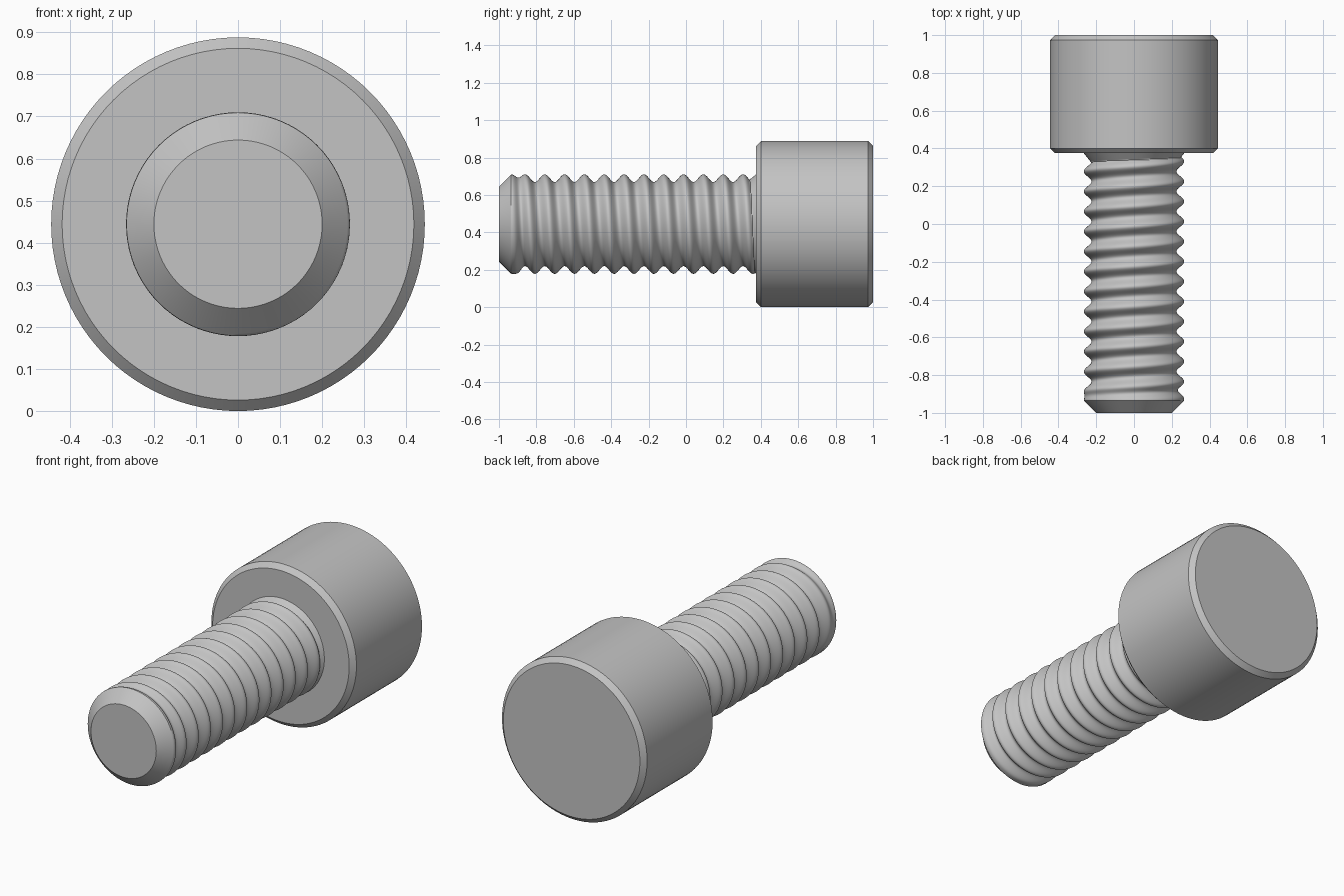
import bpy, bmesh, math

if "Cube" in bpy.data.objects:
    bpy.data.objects.remove(bpy.data.objects["Cube"])

AXIS_Z = 0.444        # height of the screw axis
R_HEAD = 0.444
R_CREST, R_ROOT = 0.266, 0.225
R_TIP = 0.20
PITCH, CREST_Y = 0.106, -0.861
NECK_Y = 0.375        # underside of the head

steel = bpy.data.materials.new("grey steel")
steel.diffuse_color = (0.55, 0.55, 0.55, 1)
steel.use_nodes = True
steel.node_tree.nodes["Principled BSDF"].inputs["Base Color"].default_value = steel.diffuse_color


def revolve(name, ys, radius, segments):
    """Closed surface around the y axis; radius(i, y, angle) gives each ring."""
    bm = bmesh.new()
    rings = []
    for i, y in enumerate(ys):
        ring = []
        for s in range(segments):
            t = 2 * math.pi * s / segments
            r = radius(i, y, t)
            ring.append(bm.verts.new((r * math.sin(t), y, AXIS_Z + r * math.cos(t))))
        rings.append(ring)
    for a, b in zip(rings, rings[1:]):
        for s in range(segments):
            n = (s + 1) % segments
            bm.faces.new((a[s], a[n], b[n], b[s]))
    bm.faces.new(rings[0])
    bm.faces.new(rings[-1])
    bmesh.ops.recalc_face_normals(bm, faces=bm.faces)
    mesh = bpy.data.meshes.new(name)
    bm.to_mesh(mesh)
    bm.free()
    mesh.materials.append(steel)
    ob = bpy.data.objects.new(name, mesh)
    bpy.context.collection.objects.link(ob)
    bpy.ops.object.select_all(action='DESELECT')
    bpy.context.view_layer.objects.active = ob
    ob.select_set(True)
    bpy.ops.object.shade_smooth_by_angle(angle=math.radians(35))
    return ob


def ramp(v, lo, hi):
    v = min(1, max(0, (v - lo) / (hi - lo)))
    return v * v * (3 - 2 * v)


def thread_radius(i, y, t):
    # right-handed helical wave, fading out at the tip and flaring at the neck
    phase = 2 * math.pi * (y - CREST_Y) / PITCH - t
    depth = (R_CREST - R_ROOT) * (0.5 - 0.5 * math.cos(phase))
    r = R_CREST - depth * ramp(y, -0.935, -0.865)
    r = max(r, R_CREST - 0.8 * max(0, NECK_Y - y))
    return min(r, R_TIP + (y + 1))


# head: cylinder with chamfered rims
head_profile = [(NECK_Y, R_HEAD - 0.026), (NECK_Y + 0.026, R_HEAD),
                (0.974, R_HEAD), (1.0, R_HEAD - 0.026)]
revolve("head", [p[0] for p in head_profile],
        lambda i, y, t: head_profile[i][1], 96)

# threaded shaft with chamfered tip
steps = 276
revolve("threaded_shaft", [-1 + 0.005 * k for k in range(steps + 1)],
        thread_radius, 80)
